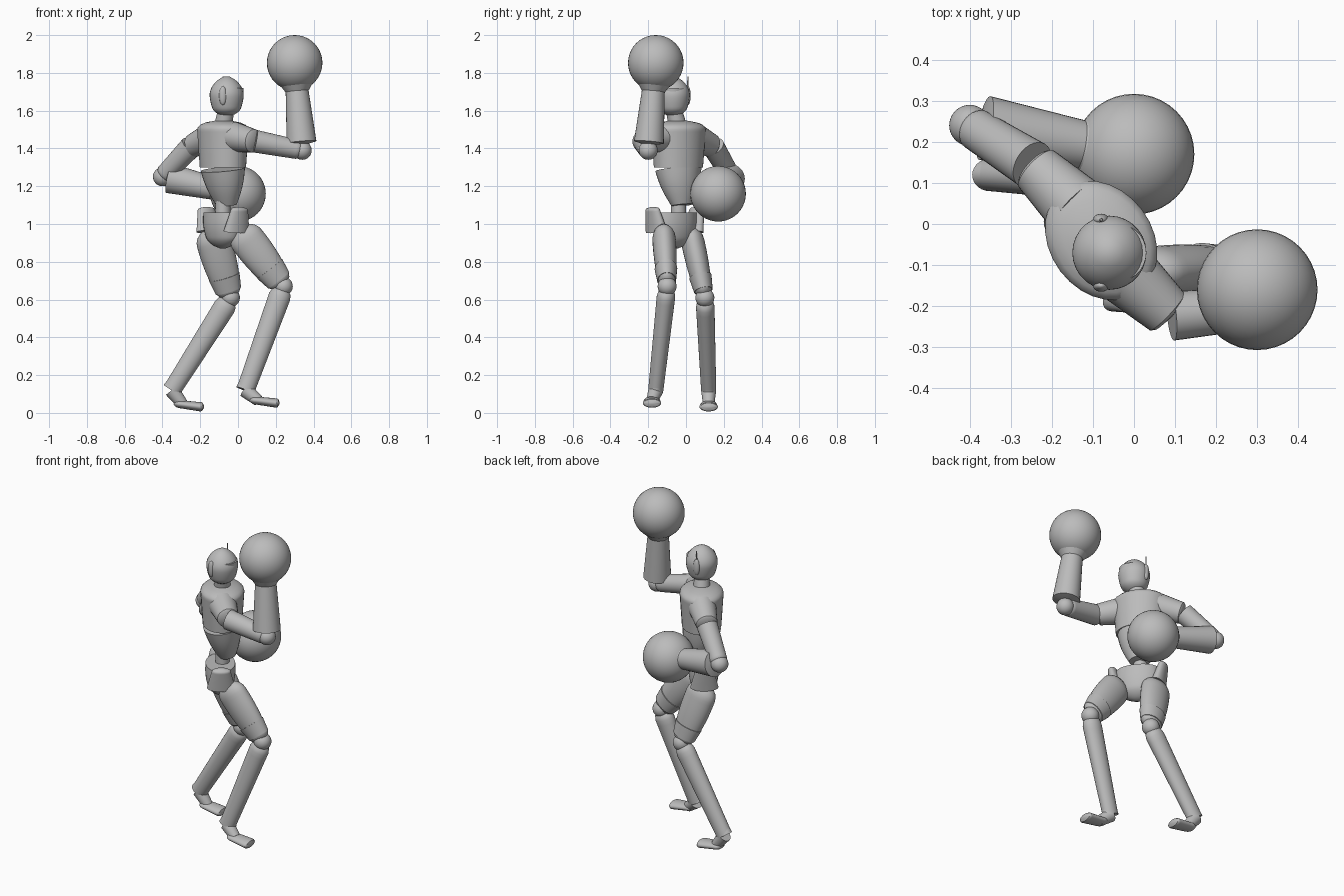
import bpy, bmesh, math
from mathutils import Vector, Matrix

default_cube = bpy.data.objects.get("Cube")
if default_cube:
    bpy.data.objects.remove(default_cube)

grey = bpy.data.materials.new("plain grey")
grey.use_nodes = True
colour = (0.5, 0.5, 0.5, 1)
grey.diffuse_color = colour
grey.node_tree.nodes["Principled BSDF"].inputs["Base Color"].default_value = colour

# The trunk is turned, so it has its own forward and right directions
FORWARD, RIGHT = Vector((0.8, 0.6, 0)), Vector((0.6, -0.8, 0))
SIDE, UP = Vector((0, 1, 0)), Vector((0, 0, 1))


def finish(name, bm):
    """Turn a bmesh into a smooth-shaded grey object."""
    bmesh.ops.recalc_face_normals(bm, faces=bm.faces)
    mesh = bpy.data.meshes.new(name)
    bm.to_mesh(mesh)
    bm.free()
    mesh.materials.append(grey)
    obj = bpy.data.objects.new(name, mesh)
    bpy.context.collection.objects.link(obj)
    bpy.ops.object.select_all(action="DESELECT")
    obj.select_set(True)
    bpy.context.view_layer.objects.active = obj
    bpy.ops.object.shade_smooth_by_angle(angle=math.radians(40))


def tube(name, start, end, wide, wide_end, across=SIDE, bulge=0, flat=1, soft_start=0, soft_end=0):
    """Tapering tube: bulge swells the middle, flat scales its depth, soft rounds the ends."""
    start, end = Vector(start), Vector(end)
    axis = (end - start).normalized()
    u = (across - axis * across.dot(axis)).normalized()
    v = axis.cross(u) * flat
    sides, steps = 28, 20
    bm, rings = bmesh.new(), []
    for step in range(steps + 1):
        t = step / steps
        radius = wide + (wide_end - wide) * t + bulge * math.sin(math.pi * t)
        for soft, distance in ((soft_start, t), (soft_end, 1 - t)):
            if distance < soft:
                radius *= max(0.2, math.sqrt(1 - (1 - distance / soft) ** 2))
        ring = []
        for i in range(sides):
            angle = math.tau * i / sides
            offset = u * math.cos(angle) + v * math.sin(angle)
            ring.append(bm.verts.new(start.lerp(end, t) + offset * radius))
        rings.append(ring)
    for low, high in zip(rings, rings[1:]):
        for i in range(sides):
            j = (i + 1) % sides
            bm.faces.new((low[i], low[j], high[j], high[i]))
    bm.faces.new(rings[0])
    bm.faces.new(rings[-1])
    finish(name, bm)


def ball(name, centre, radius, scale=(1, 1, 1)):
    placement = Matrix.Translation(centre) @ Matrix.Diagonal((*scale, 1))
    bm = bmesh.new()
    bmesh.ops.create_uvsphere(bm, u_segments=40, v_segments=20, radius=radius, matrix=placement)
    finish(name, bm)


# Trunk: chest shell, belly below a thin seam, spine, pelvis
trunk = Vector((-0.08, -0.04, 0))
tube("chest", trunk + UP * 1.3, trunk + UP * 1.55, wide=0.14, wide_end=0.16,
     across=RIGHT, flat=0.8, soft_end=0.2)
tube("belly", (-0.06, -0.02, 1.1), trunk + UP * 1.29, wide=0.06, wide_end=0.13,
     across=RIGHT, flat=0.85, bulge=0.01)
tube("spine", trunk + UP, trunk + UP * 1.15, wide=0.04, wide_end=0.04)
hips = trunk - SIDE * 0.02
tube("pelvis", hips + UP * 0.87, hips + UP * 1.06, wide=0.08, wide_end=0.13,
     across=RIGHT, flat=0.65, bulge=0.02, soft_start=0.3)

# Head: neck, skull, visor, ear pads, aerial
face = Vector((-0.06, -0.07, 1.68))
tube("neck", trunk + UP * 1.5, face - UP * 0.05, wide=0.05, wide_end=0.04)
tube("skull", face - UP * 0.11, face + UP * 0.1, wide=0.06, wide_end=0.08,
     bulge=0.02, soft_start=0.2, soft_end=0.5)
visor = face + Vector((0.02, 0, 0))
tube("visor", visor - UP * 0.05, visor + UP * 0.04, wide=0.06, wide_end=0.07, soft_start=0.1)
for label, sign in (("left", 1), ("right", -1)):
    ear = face + Vector((-0.02, sign * 0.08, 0))
    ball(label + "_ear_pad", ear, radius=0.05, scale=(0.4, 0.3, 1))
    if label == "left":
        tube("aerial", ear, ear + UP * 0.1, wide=0.005, wide_end=0.003)

# Arms: shoulder cap, upper arm, elbow, flared forearm, wrist flare, round fist
arms = {
    "right": (1, (0.03, -0.23, 1.45), (0.34, -0.2, 1.39), (0.3, -0.16, 1.853)),
    "left": (-1, (-0.21, 0.12, 1.45), (-0.4, 0.24, 1.25), (0, 0.17, 1.16)),
}
for label, (sign, *joints) in arms.items():
    shoulder, elbow, fist = map(Vector, joints)
    sleeve = shoulder.lerp(elbow, 0.2)
    tube(label + "_shoulder", trunk + RIGHT * sign * 0.1 + UP * 1.46, sleeve,
         wide=0.08, wide_end=0.06, across=UP, soft_end=0.1)
    tube(label + "_upper_arm", sleeve, elbow, wide=0.06, wide_end=0.05, across=UP, soft_end=0.1)
    ball(label + "_elbow", elbow, radius=0.05)
    tube(label + "_forearm", elbow.lerp(fist, 0.06), elbow.lerp(fist, 0.7),
         wide=0.08, wide_end=0.06, soft_start=0.05)
    tube(label + "_wrist", elbow.lerp(fist, 0.67), elbow.lerp(fist, 0.8), wide=0.06, wide_end=0.1)
    ball(label + "_fist", fist, radius=0.147)

# Legs: hip crest, thigh, knee pad, knee, shin, heel cuff, ankle, foot
legs = {
    "right": (1, (0, -0.12, 0.98), (0.24, -0.1, 0.67), (0.04, -0.16, 0.12), (0.22, -0.18, 0.05)),
    "left": (-1, (-0.15, 0.02, 0.98), (-0.04, 0.1, 0.61), (-0.35, 0.12, 0.12), (-0.18, 0.12, 0.03)),
}
for label, (sign, *joints) in legs.items():
    hip, knee, ankle, toe = map(Vector, joints)
    crest = hips + RIGHT * sign * 0.12
    tube(label + "_hip_crest", crest + UP * 0.96, crest + RIGHT * sign * 0.03 + UP * 1.09,
         wide=0.08, wide_end=0.05, across=FORWARD, flat=0.5, soft_end=0.1)
    tube(label + "_thigh", hip, knee, wide=0.06, wide_end=0.04,
         bulge=0.01, flat=1.5, soft_start=0.2, soft_end=0.1)
    tube(label + "_knee_pad", hip.lerp(knee, 0.7), hip.lerp(knee, 0.9),
         wide=0.06, wide_end=0.05, flat=1.4)
    ball(label + "_knee", knee, radius=0.05)
    tube(label + "_shin", knee, ankle, wide=0.05, wide_end=0.04, flat=1.2, soft_start=0.1)
    tube(label + "_heel_cuff", knee.lerp(ankle, 0.8), ankle, wide=0.03, wide_end=0.04, flat=1.3)
    heel = toe + Vector((-0.16, 0, 0.02))
    tube(label + "_ankle", ankle, heel.lerp(toe, 0.3), wide=0.04, wide_end=0.03)
    tube(label + "_foot", heel, toe, wide=0.04, wide_end=0.05, flat=0.5, soft_start=0.2, soft_end=0.1)
